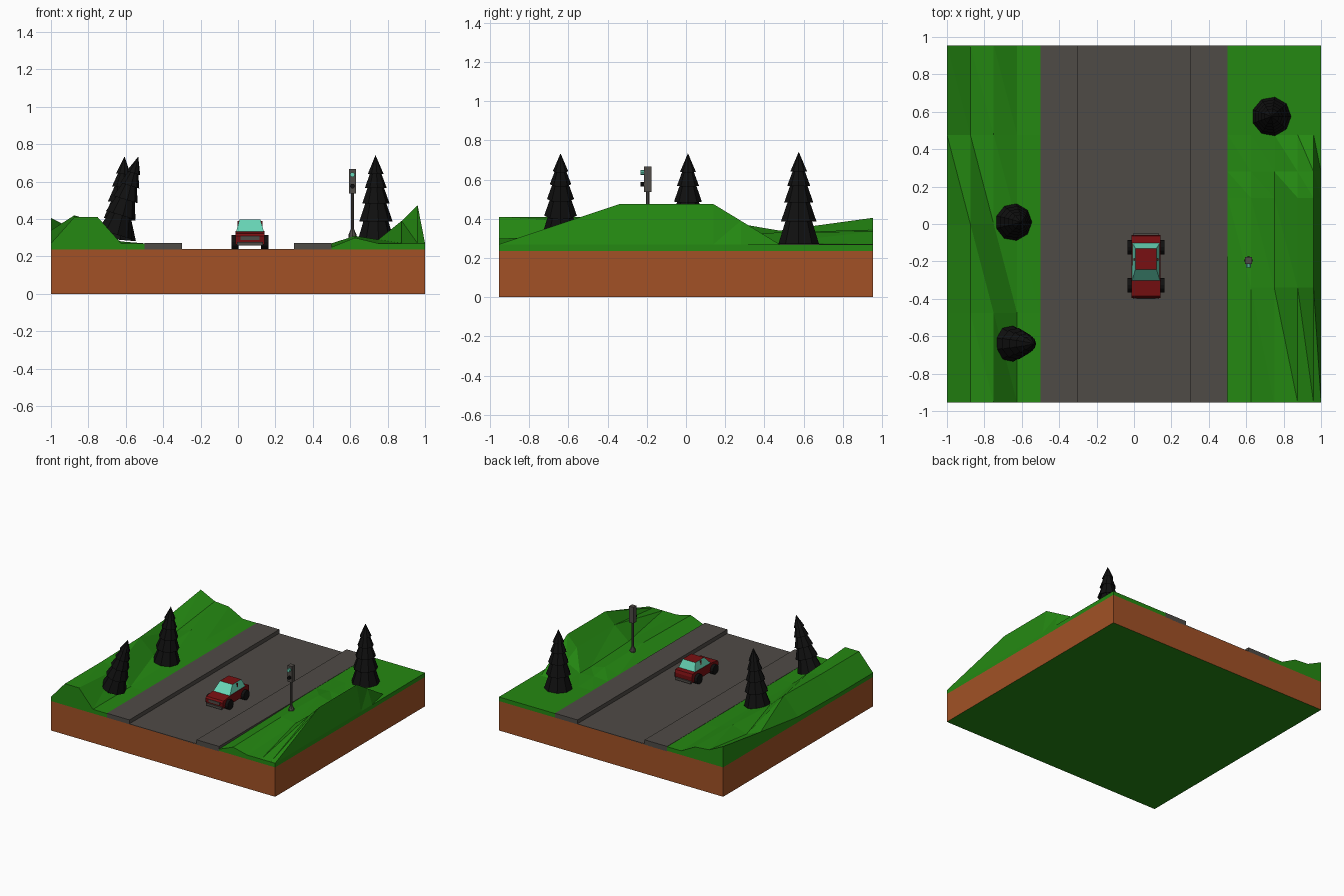
import bpy, bmesh, math
from mathutils import Matrix, Vector

if "Cube" in bpy.data.objects:
    bpy.data.objects.remove(bpy.data.objects["Cube"])


def mat(name, r, g, b):
    m = bpy.data.materials.new(name)
    m.diffuse_color = (r, g, b, 1)
    m.use_nodes = True
    m.node_tree.nodes["Principled BSDF"].inputs["Base Color"].default_value = m.diffuse_color
    return m


GREEN = mat("grass_green", .018, .25, .006)
BROWN = mat("soil_brown", .36, .083, .019)
GREY = mat("asphalt_grey", .078, .070, .062)
RED = mat("car_red", .19, .005, .006)
GLASS = mat("glass_aqua", .14, .68, .48)
BLACK = mat("near_black", .005, .005, .005)


def finish(name, bm, *mats):
    bmesh.ops.recalc_face_normals(bm, faces=bm.faces)
    me = bpy.data.meshes.new(name)
    bm.to_mesh(me)
    bm.free()
    for m in mats:
        me.materials.append(m)
    o = bpy.data.objects.new(name, me)
    bpy.context.collection.objects.link(o)
    return o


def box(name, lo, hi, m):
    bm = bmesh.new()
    lo, hi = Vector(lo), Vector(hi)
    bmesh.ops.create_cube(bm, size=1, matrix=Matrix.Translation((lo + hi) / 2)
                          @ Matrix.Diagonal((*(hi - lo), 1)))
    return finish(name, bm, m)


def lathe(name, rings, n, m, matrix):
    """Stack of (radius, z) rings; zero radius makes a tip."""
    bm = bmesh.new()
    prev = None
    for r, z in rings:
        ring = [bm.verts.new((r * math.cos(2 * math.pi * i / n), r * math.sin(2 * math.pi * i / n), z))
                for i in range(n)] if r else [bm.verts.new((0, 0, z))]
        if prev is None:
            if len(ring) > 1:
                bm.faces.new(ring)
        else:
            for i in range(n):
                j = (i + 1) % n
                if len(ring) > 1:
                    bm.faces.new((prev[i], prev[j], ring[j], ring[i]))
                else:
                    bm.faces.new((prev[i], prev[j], ring[0]))
        prev = ring
    if len(prev) > 1:
        bm.faces.new(prev)
    bm.transform(matrix)
    return finish(name, bm, m)


def extrude_x(name, profile, x0, x1, m):
    bm = bmesh.new()
    a, b = ([bm.verts.new((x, y, z)) for y, z in profile] for x in (x0, x1))
    bm.faces.new(a)
    bm.faces.new(b)
    for i in range(len(a)):
        j = (i + 1) % len(a)
        bm.faces.new((a[i], a[j], b[j], b[i]))
    return finish(name, bm, m)


def terrain(name, xs, ys, heights, floor=.237):
    bm = bmesh.new()
    g = [[bm.verts.new((x, y, h)) for x, h in zip(xs, row)] for y, row in zip(ys, heights)]
    for j in range(len(ys) - 1):
        for i in range(len(xs) - 1):
            a, b, c, d = g[j][i], g[j][i + 1], g[j + 1][i + 1], g[j + 1][i]
            bm.faces.new((a, b, d))
            bm.faces.new((b, c, d))
    # drop the rim straight down to make the outer walls
    rim = [e for e in bm.edges if e.is_boundary]
    new = bmesh.ops.extrude_edge_only(bm, edges=rim)["geom"]
    for v in new:
        if isinstance(v, bmesh.types.BMVert):
            v.co.z = floor
    return finish(name, bm, GREEN)


# soil block with grass-coloured underside
Y = .955
base = box("soil_base", (-1, -Y, 0), (1, Y, .237), BROWN)
base.data.materials.append(GREEN)
for p in base.data.polygons:
    if p.normal.z < -.5:
        p.material_index = 1

# road and pavements
box("road", (-.3, -Y, .232), (.3, Y, .24), GREY)
for side in (-1, 1):
    a, b = sorted((side * .3, side * .5))
    box("pavement", (a, -Y, .232), (b, Y, .272), GREY)

# hills
terrain("left_hill", [-1, -.875, -.75, -.625, -.5], [-Y, -.477, 0, .477, Y],
        [[.27, .41, .41, .27, .27],
         [.27, .41, .38, .27, .27],
         [.28, .42, .31, .28, .27],
         [.34, .29, .33, .28, .27],
         [.405, .345, .335, .27, .27]])
terrain("right_hill", [.5, .625, .75, .875, .96, 1], [-Y, -.34, .14, .28, .477, Y],
        [[.25, .30, .27, .27, .27, .27],
         [.26, .31, .29, .39, .475, .27],
         [.27, .30, .27, .39, .475, .27],
         [.27, .28, .27, .33, .39, .27],
         [.27, .27, .27, .27, .27, .27],
         [.27, .27, .27, .27, .27, .27]])

# fir trees: stacked flared tiers
tiers = [(.105, 0), (.066, .125), (.092, .115), (.055, .22), (.076, .21),
         (.042, .305), (.06, .295), (.028, .38), (.043, .37), (0, .47)]
for x, y, z, lean, s in ((-.66, -.64, .32, 17, .92), (-.645, .01, .29, 5, .95), (.735, .575, .272, 0, 1)):
    lathe("fir_tree", tiers, 9, BLACK, Matrix.Translation((x, y, z))
          @ Matrix.Rotation(math.radians(lean), 4, 'Y') @ Matrix.Scale(s, 4))

# traffic light
lx, ly = .612, -.195
lathe("signal_pole", [(.022, .295), (.022, .315), (.009, .345), (.008, .55)], 8, GREY,
      Matrix.Translation((lx, ly, 0)))
box("signal_head", (lx - .019, ly - .02, .537), (lx + .019, ly + .018, .668), GREY)
for z, m in ((.637, GLASS), (.576, BLACK)):
    lathe("signal_lamp", [(.013, 0), (.013, .018)], 10, m,
          Matrix.Translation((lx, ly - .02, z)) @ Matrix.Rotation(math.pi / 2, 4, 'X'))

# car body
cx = .064
extrude_x("car_body", [(-.39, .265), (-.395, .31), (-.385, .323), (-.29, .335), (-.12, .337),
                       (-.065, .333), (-.058, .31), (-.062, .265)], cx - .077, cx + .077, RED)
# cabin frustum: inset glass on the four sloped sides
bm = bmesh.new()
rings = []
for hw, y0, y1, z in ((.075, -.305, -.1, .33), (.056, -.242, -.13, .397)):
    rings.append([bm.verts.new(c) for c in ((cx - hw, y0, z), (cx + hw, y0, z),
                                            (cx + hw, y1, z), (cx - hw, y1, z))])
sides = [bm.faces.new((rings[0][i], rings[0][(i + 1) % 4], rings[1][(i + 1) % 4], rings[1][i]))
         for i in range(4)]
bm.faces.new(rings[0])
bm.faces.new(rings[1])
bmesh.ops.inset_individual(bm, faces=sides, thickness=.006)
for f in sides:
    f.material_index = 1
finish("car_cabin", bm, RED, GLASS)

# bumpers, grille and door pillars
for y0, y1 in ((-.402, -.385), (-.065, -.05)):
    box("bumper", (cx - .07, y0, .258), (cx + .07, y1, .277), GREY)
box("grille", (cx - .05, -.398, .288), (cx + .05, -.39, .31), GREY)
for s in (-1, 1):
    extrude_x("door_pillar", [(-.195, .335), (-.185, .335), (-.185, .39), (-.195, .39)],
              cx + s * .058, cx + s * .066, RED)
    # wheels
    for y in (-.327, -.124):
        lathe("wheel", [(.038, -.02), (.038, .02)], 12, BLACK,
              Matrix.Translation((cx + s * .08, y, .278)) @ Matrix.Rotation(math.pi / 2, 4, 'Y'))
